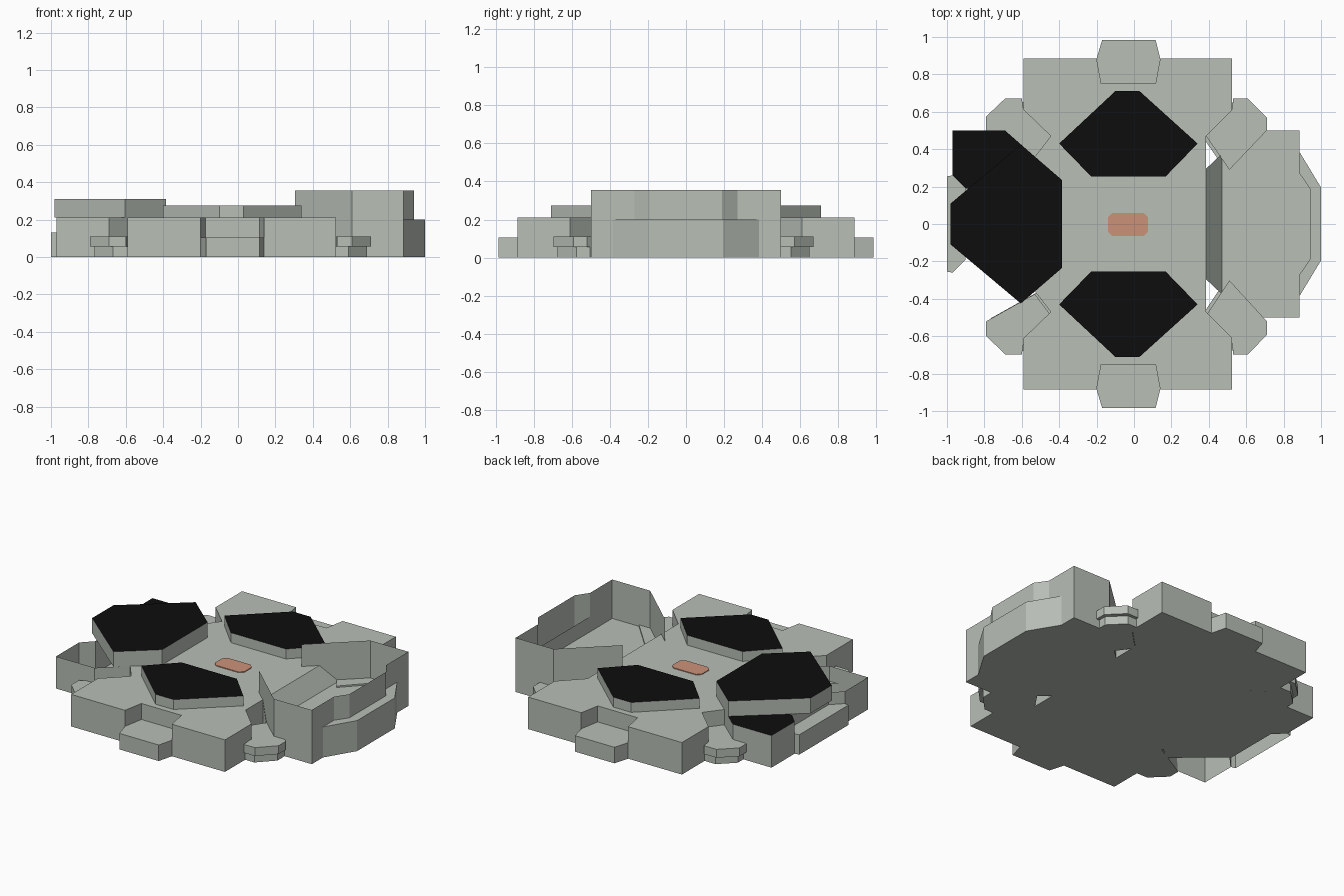
import bpy, bmesh

if "Cube" in bpy.data.objects:
    bpy.data.objects.remove(bpy.data.objects["Cube"])


def material(name, rgb):
    m = bpy.data.materials.new(name)
    m.diffuse_color = (*rgb, 1)
    m.use_nodes = True
    m.node_tree.nodes["Principled BSDF"].inputs["Base Color"].default_value = m.diffuse_color
    return m


GREY = material("pale grey green", (0.48, 0.52, 0.47))
BLACK = material("black", (0.004, 0.004, 0.004))
RED = material("salmon", (0.60, 0.29, 0.19))


def finish(name, bm, mats):
    bmesh.ops.recalc_face_normals(bm, faces=bm.faces)
    mesh = bpy.data.meshes.new(name)
    bm.to_mesh(mesh)
    bm.free()
    for m in mats:
        mesh.materials.append(m)
    ob = bpy.data.objects.new(name, mesh)
    bpy.context.collection.objects.link(ob)
    return ob


def prism(name, pts, z0, z1, side=GREY, cap=None, top=True, bottom=True):
    """Upright prism over an outline; the caps are optional."""
    bm = bmesh.new()
    lo = [bm.verts.new((x, y, z0)) for x, y in pts]
    hi = [bm.verts.new((x, y, z1)) for x, y in pts]
    n = len(pts)
    for i in range(n):
        j = (i + 1) % n
        bm.faces.new((lo[i], lo[j], hi[j], hi[i]))
    if bottom:
        bm.faces.new(lo[::-1])
    if top:
        bm.faces.new(hi).material_index = 1 if cap else 0
    return finish(name, bm, [side, cap] if cap else [side])


def wall(name, pts, z0, z1):
    """Thin upright sheet along an open path."""
    bm = bmesh.new()
    lo = [bm.verts.new((x, y, z0)) for x, y in pts]
    hi = [bm.verts.new((x, y, z1)) for x, y in pts]
    for i in range(len(pts) - 1):
        bm.faces.new((lo[i], lo[i + 1], hi[i + 1], hi[i]))
    return finish(name, bm, [GREY])


def plate(name, pts, mat=GREY):
    bm = bmesh.new()
    bm.faces.new([bm.verts.new(p) for p in pts])
    return finish(name, bm, [mat])


def flip(pts, k=-1):
    return [(x, y * k) for x, y in pts]


def both(half):
    """Close an outline by mirroring its back half to the front."""
    return half + flip(half)[::-1]


# main hull with docking notches and diagonal channels
hull = both([(0.385, 0.47), (0.525, 0.61), (0.525, 0.885), (0.14, 0.885),
             (0.115, 0.75), (-0.175, 0.75), (-0.2, 0.885), (-0.59, 0.885),
             (-0.59, 0.61), (-0.445, 0.47), (-0.53, 0.36)])
prism("main_hull", hull, 0, 0.21)

# centre plate
prism("centre_plate", [(-0.14, -0.04), (-0.115, -0.065), (0.05, -0.065), (0.075, -0.04),
                       (0.075, 0.035), (0.05, 0.06), (-0.115, 0.06), (-0.14, 0.035)],
      0.208, 0.215, RED)

# parts repeated at the back and the front
deck = [(-0.10, 0.71), (0.03, 0.71), (0.34, 0.43), (0.17, 0.255), (-0.23, 0.255), (-0.40, 0.43)]
dock = [(-0.2, 0.885), (-0.17, 0.985), (0.115, 0.985), (0.14, 0.885), (0.115, 0.75), (-0.175, 0.75)]
pod_r = [(0.385, 0.47), (0.525, 0.61), (0.53, 0.67), (0.61, 0.67), (0.71, 0.57), (0.71, 0.5), (0.51, 0.29)]
pod_l = [(-0.445, 0.47), (-0.59, 0.61), (-0.6, 0.67), (-0.69, 0.67), (-0.79, 0.575), (-0.79, 0.5), (-0.53, 0.36)]
for end, k in (("back", 1), ("front", -1)):
    prism(end + "_deck", flip(deck, k), 0.21, 0.275, cap=BLACK)
    prism(end + "_dock", flip(dock, k), 0, 0.105)
    for side, pod in (("right", pod_r), ("left", pod_l)):
        p = flip(pod, k if k > 0 else -1.04)
        prism(f"{end}_{side}_pod", p, 0.055, 0.11)
        prism(f"{end}_{side}_pod_foot", [(x * 0.97, y * 0.97) for x, y in p], 0, 0.055)

# left wing: open shell, raised black deck, one covered corner
shell = both([(-0.53, 0.36), (-0.69, 0.5), (-0.97, 0.5), (-0.97, 0.26), (-0.9, 0.19)])
wall("left_shell", shell, 0, 0.21)
prism("left_deck", both([(-0.385, 0.235), (-0.605, 0.425), (-0.98, 0.11)]), 0.21, 0.31, cap=BLACK)
plate("left_corner_cover", [(x, y, 0.21) for x, y in
      [(-0.53, 0.36), (-0.69, 0.5), (-0.97, 0.5), (-0.97, 0.26), (-0.9, 0.19), (-0.6, 0.19)]], BLACK)
plate("left_underside", [(x, y, 0) for x, y in
      [(-0.53, 0.36), (-0.69, 0.5), (-0.97, 0.5), (-0.97, 0.26), (-0.9, 0.19),
       (-0.9, -0.17), (-0.605, -0.425), (-0.53, -0.36)]])
prism("left_bumper", both([(-0.9, 0.19), (-0.97, 0.26), (-1.0, 0.255)]), 0, 0.13, bottom=False)

# right wing: tall open bay with sunken floor
rim = both([(0.305, 0.22), (0.61, 0.5), (0.885, 0.5), (0.885, 0.27), (0.94, 0.19)])
wall("bay_wall", rim, 0, 0.355)
floor = both([(0.385, 0.295), (0.61, 0.5), (0.885, 0.5), (0.885, 0.27), (0.94, 0.19)])
plate("bay_floor", [(x, y, 0.10) for x, y in floor])
plate("bay_underside", [(x, y, 0) for x, y in floor])
plate("bay_ramp", [(0.385, -0.295, 0.21), (0.47, -0.375, 0.10), (0.47, 0.375, 0.10), (0.385, 0.295, 0.21)])
prism("right_bumper", both([(0.885, 0.27), (0.885, 0.385), (1.0, 0.195), (0.94, 0.19)][:3]) , 0, 0.2, top=False)
plate("right_bumper_top", [(x, y, 0.2) for x, y in
      both([(0.94, 0.19), (0.885, 0.27), (0.885, 0.385), (1.0, 0.195)])[:4]
      + flip([(0.94, 0.19), (0.885, 0.27), (0.885, 0.385), (1.0, 0.195)])[::-1]])
